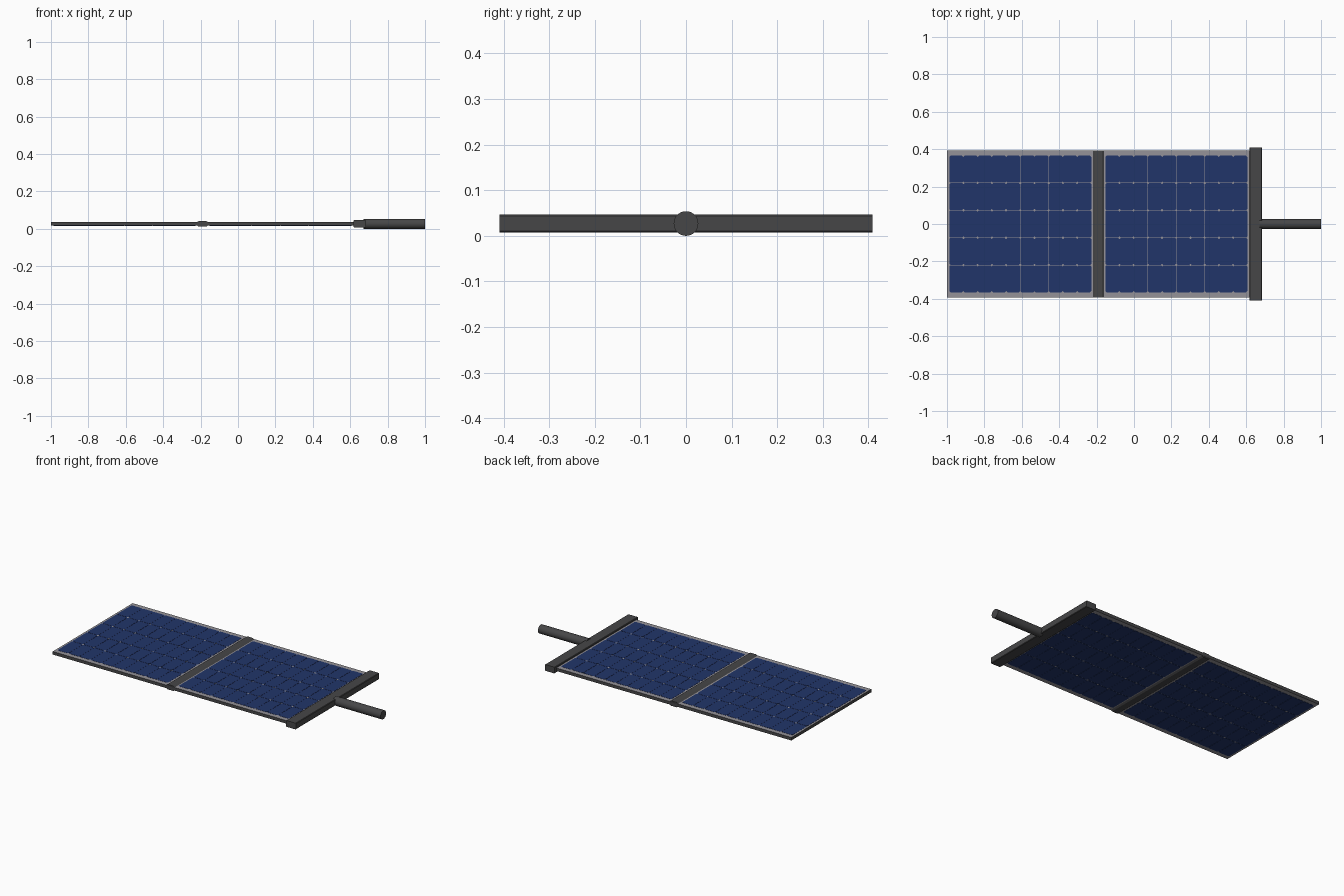
import bpy, bmesh, math

if "Cube" in bpy.data.objects:
    bpy.data.objects.remove(bpy.data.objects["Cube"])

ZC = 0.027  # mid height of the whole array


def material(name, rgb):
    m = bpy.data.materials.new(name)
    m.diffuse_color = (*rgb, 1)
    m.use_nodes = True
    m.node_tree.nodes["Principled BSDF"].inputs["Base Color"].default_value = m.diffuse_color
    return m


DARK = material("dark grey metal", (0.062, 0.062, 0.064))
LIGHT = material("light grey backing", (0.30, 0.29, 0.315))
BLUE = material("solar blue", (0.0155, 0.036, 0.143))


def make(name, bm, *mats):
    bmesh.ops.recalc_face_normals(bm, faces=bm.faces)
    me = bpy.data.meshes.new(name)
    bm.to_mesh(me)
    bm.free()
    for m in mats:
        me.materials.append(m)
    ob = bpy.data.objects.new(name, me)
    bpy.context.collection.objects.link(ob)
    return ob


def prism(bm, pts, offset):
    """Extrude a closed 3D outline along an offset vector."""
    face = bm.faces.new([bm.verts.new(p) for p in pts])
    ext = bmesh.ops.extrude_face_region(bm, geom=[face], use_keep_orig=True)
    verts = [g for g in ext["geom"] if isinstance(g, bmesh.types.BMVert)]
    bmesh.ops.translate(bm, verts=verts, vec=offset)


def chamfered(w, h, cx, cy):
    """Chamfered rectangle outline with half sizes w, h."""
    return [(w, -h + cy), (w, h - cy), (w - cx, h), (-w + cx, h),
            (-w, h - cy), (-w, -h + cy), (-w + cx, -h), (w - cx, -h)]


def cross_bar(name, x, half_w, half_h, half_len, cx, cy):
    bm = bmesh.new()
    pts = [(x + a, -half_len, ZC + b) for a, b in chamfered(half_w, half_h, cx, cy)]
    prism(bm, pts, (0, 2 * half_len, 0))
    return make(name, bm, DARK)


# Panels: dark rim, light top and bottom
HALF_T = 0.0095
for name, x0, x1 in (("outer_panel", -1.0, -0.19), ("inner_panel", -0.19, 0.63)):
    bm = bmesh.new()
    prism(bm, [(x0, -0.393, ZC - HALF_T), (x1, -0.393, ZC - HALF_T),
               (x1, 0.393, ZC - HALF_T), (x0, 0.393, ZC - HALF_T)], (0, 0, 2 * HALF_T))
    ob = make(name, bm, DARK, LIGHT)
    for p in ob.data.polygons:
        p.material_index = 1 if abs(p.normal.z) > 0.5 else 0

# Solar cells with clipped corners, on both faces of each panel
COLS, ROWS, W, H = 10, 5, 0.76, 0.732
for name, x0 in (("outer_cells", -0.988), ("inner_cells", -0.154)):
    bm = bmesh.new()
    dx, dy = W / COLS, H / ROWS
    outline = chamfered(dx / 2 - 0.0005, dy / 2 - 0.001, 0.006, 0.006)
    for i in range(COLS):
        for j in range(ROWS):
            x, y = x0 + (i + 0.5) * dx, -H / 2 + (j + 0.5) * dy
            for s in (-1, 1):
                prism(bm, [(x + a, y + b, ZC + s * (HALF_T - 0.0005)) for a, b in outline],
                      (0, 0, s * 0.0015))
    make(name, bm, BLUE)

# Hinge between the panels and the yoke bar at the root
cross_bar("hinge_bar", -0.19, 0.029, 0.0155, 0.391, 0.01, 0.006)
cross_bar("yoke_bar", 0.651, 0.034, 0.0195, 0.409, 0.003, 0.003)

# Mounting rod
bpy.ops.mesh.primitive_cylinder_add(vertices=32, radius=0.027, depth=0.33,
                                    location=(0.835, 0, ZC), rotation=(0, math.pi / 2, 0))
rod = bpy.context.object
rod.name = "mounting_rod"
rod.data.materials.append(DARK)
bpy.ops.object.shade_smooth_by_angle()
